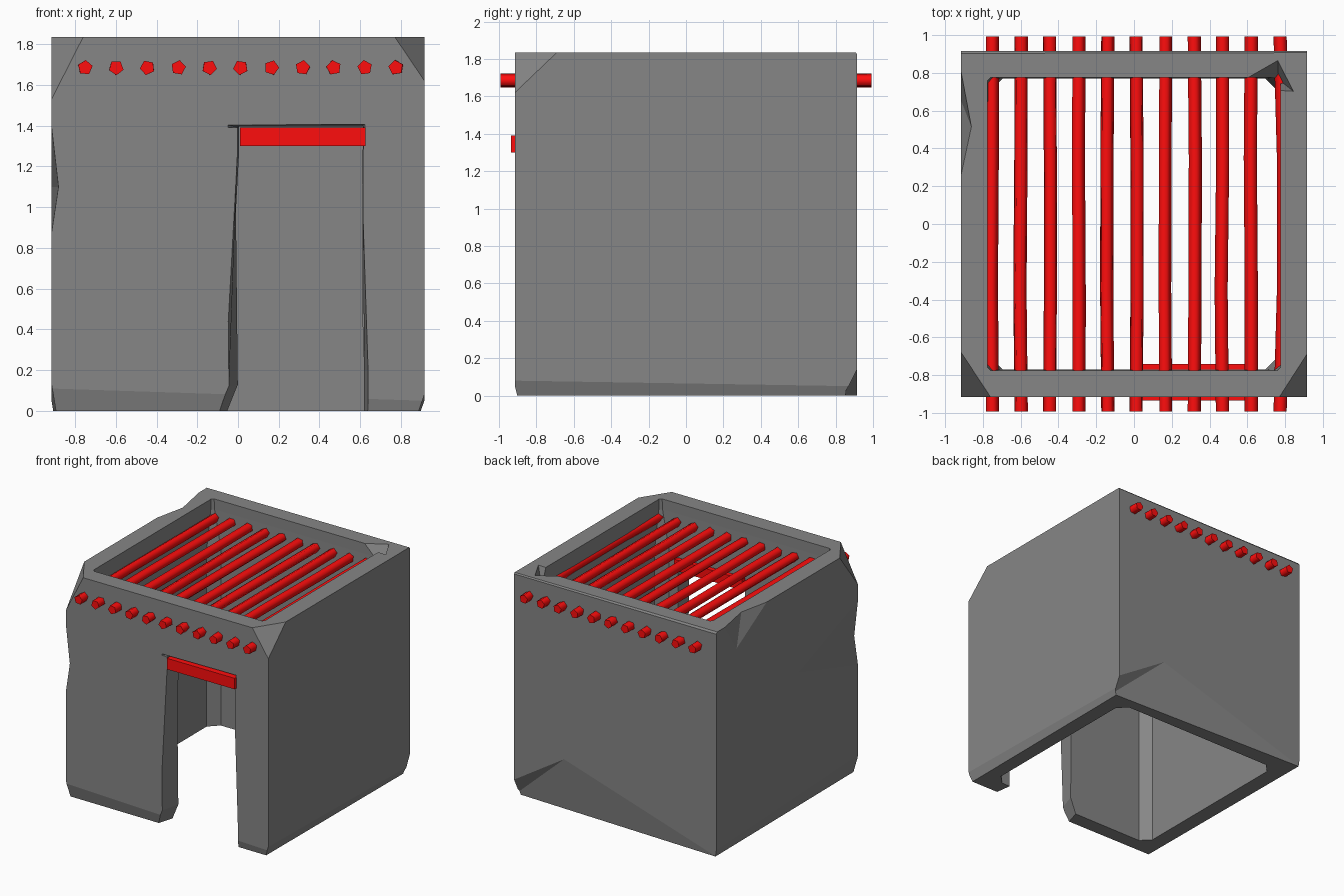
import bpy, bmesh, random
from math import sin, cos, tau
from mathutils import Vector as V

if "Cube" in bpy.data.objects:
    bpy.data.objects.remove(bpy.data.objects["Cube"])

random.seed(4)
W, T, H = 0.915, 0.775, 1.835   # outer half width, inner half width, height


def material(name, color):
    m = bpy.data.materials.new(name)
    m.diffuse_color = color
    m.use_nodes = True
    m.node_tree.nodes["Principled BSDF"].inputs["Base Color"].default_value = m.diffuse_color
    return m


red = material("red_wood", (1.0, 0.004, 0.004, 1))
stone = material("dark_stone", (0.24, 0.24, 0.24, 1))


def to_object(name, bm, mat=None):
    bmesh.ops.recalc_face_normals(bm, faces=bm.faces)
    me = bpy.data.meshes.new(name)
    bm.to_mesh(me)
    bm.free()
    ob = bpy.data.objects.new(name, me)
    bpy.context.collection.objects.link(ob)
    if mat:
        me.materials.append(mat)
    return ob


def hull(name, pts, mat=None):
    bm = bmesh.new()
    for p in pts:
        bm.verts.new(p)
    bmesh.ops.convex_hull(bm, input=bm.verts)
    bmesh.ops.dissolve_limit(bm, angle_limit=0.01, verts=bm.verts, edges=bm.edges)
    return to_object(name, bm, mat)


def box(x0, x1, y0, y1, z0, z1):
    return [(x, y, z) for x in (x0, x1) for y in (y0, y1) for z in (z0, z1)]


def loft(name, rings, mat=None, smooth=False):
    bm = bmesh.new()
    vs = [[bm.verts.new(p) for p in r] for r in rings]
    n = len(vs[0])
    for a, b in zip(vs, vs[1:]):
        for i in range(n):
            f = bm.faces.new((a[i], a[(i + 1) % n], b[(i + 1) % n], b[i]))
            f.smooth = smooth
    for cap in (bm.faces.new(vs[0]), bm.faces.new(vs[-1])):
        for e in cap.edges:
            e.smooth = False
    return to_object(name, bm, mat)


# Outer block with chipped corners and worn edges (each chip is a plane of three points)
bm = bmesh.new()
bmesh.ops.create_cube(bm, size=2)
for v in bm.verts:
    v.co = (v.co.x * W, v.co.y * W, (v.co.z + 1) * H / 2)
chips = [
    ((0.77, -W, H), (W, -W, 1.62), (W, -0.69, H)),        # front right top
    ((-0.76, -W, H), (-W, -W, 1.53), (-W, -0.68, H)),     # front left top
    ((-W, -W, 0.11), (W, -W, 0.05), (0, -0.895, 0)),      # front bottom
    ((W, -W, 0.08), (W, W, 0.05), (0.892, 0, 0)),         # right bottom
    ((-W, -W, 0.13), (-W, W, 0.05), (-0.9, 0, 0)),        # left bottom
    ((-W, W, H - 0.015), (W, W, H - 0.01), (0, 0.905, H)),  # back top
]
centre = V((0, 0, H / 2))
for a, b, c in chips:
    a, b, c = V(a), V(b), V(c)
    n = (b - a).cross(c - a).normalized()
    if n.dot(centre - a) > 0:
        n = -n
    bmesh.ops.bisect_plane(bm, geom=bm.verts[:] + bm.edges[:] + bm.faces[:],
                           plane_co=a, plane_no=n, clear_outer=True)
    bmesh.ops.holes_fill(bm, edges=bm.edges[:], sides=0)
walls = to_object("stone_walls", bm, stone)


# Room cavity with chamfered inner corners, squarer at the top
def octagon(r, c, z):
    return [(r, -r + c, z), (r, r - c, z), (r - c, r, z), (-r + c, r, z),
            (-r, r - c, z), (-r, -r + c, z), (-r + c, -r, z), (r - c, -r, z)]


cutters = [
    loft("cavity_cutter", [octagon(T - 0.005, 0.075, -0.1), octagon(T - 0.005, 0.075, 1.45),
                           octagon(T, 0.02, 1.75), octagon(T, 0.01, 2)], stone),
    # doorway, splayed towards the front and the ground
    loft("door_cutter", [
        [(-0.13, -1, -0.02), (-0.07, -1, 0.12), (-0.008, -1, 1.25), (-0.008, -1, 1.395),
         (0.62, -1, 1.395), (0.615, -1, 1.25), (0.65, -1, 0.2), (0.65, -1, -0.02)],
        [(-0.04, -0.7, -0.02), (0.02, -0.7, 0.13), (0.008, -0.7, 1.25), (0.008, -0.7, 1.395),
         (0.61, -0.7, 1.395), (0.61, -0.7, 1.25), (0.61, -0.7, 0.2), (0.61, -0.7, -0.02)]], stone),
    # chipped groove above the lintel
    hull("groove_cutter", [(-0.06, -0.93, 1.405), (0.63, -0.93, 1.41), (-0.06, -0.93, 1.39),
                           (0.63, -0.93, 1.39), (0.0, -0.85, 1.392), (0.6, -0.85, 1.392)], stone),
    # chip in the inner back right corner
    hull("inner_chip_cutter", [(0.55, 0.765, 1.87), (0.76, 0.885, 1.87), (0.86, 0.69, 1.87),
                               (0.70, 0.70, 1.87), (0.765, 0.765, 1.66)], stone),
    # chip in the upper edge of the left wall
    hull("edge_chip_cutter", [(-0.93, 0.9, 1.86), (-0.93, 0.15, 1.86),
                              (-0.855, 0.5, 1.86), (-0.93, 0.69, 1.54)], stone),
    # shallow dent in the front left corner
    hull("corner_dent_cutter", [(-0.94, -0.94, 0.7), (-0.94, -0.94, 1.62),
                                (-0.88, -0.94, 1.1), (-0.94, 0.4, 1.1)], stone),
    # broken wedge along the back bottom edge
    hull("back_wedge_cutter", [(0.44, 0.918, 0.45), (0.95, 0.92, 0.13), (0.95, 0.85, -0.01),
                               (0.6, 0.875, -0.01), (-0.95, 0.915, -0.01),
                               (0.44, 0.96, 0.45), (0.95, 0.96, -0.01)], stone),
]
for cut in cutters:
    mod = walls.modifiers.new(cut.name, 'BOOLEAN')
    mod.operation, mod.solver, mod.object = 'DIFFERENCE', 'EXACT', cut
    cut.hide_render = True
bpy.context.view_layer.update()
result = bpy.data.meshes.new_from_object(
    walls.evaluated_get(bpy.context.evaluated_depsgraph_get()))
walls.modifiers.clear()
walls.data = result
for cut in cutters:
    bpy.data.objects.remove(cut)

# Door lintel
hull("door_lintel", box(0.01, 0.625, -0.935, -0.74, 1.30, 1.39), red)

# Roof poles: slightly crooked five-sided logs, the last one sunk into the right wall
for i in range(11):
    x, turn = -0.75 + 0.1525 * i, random.uniform(0, tau)
    rings = []
    for y in (-0.993, -0.35, 0.35, 0.993):
        dx = random.uniform(-0.008, 0.008) if abs(y) < 0.5 else 0
        if i == 10 and abs(y) < 0.5:
            dx = 0.018
        rings.append([(x + dx + 0.037 * cos(turn + tau * k / 5), y,
                       1.685 + 0.037 * sin(turn + tau * k / 5)) for k in range(5)])
    loft(f"roof_pole_{i + 1}", rings, red, smooth=True)
